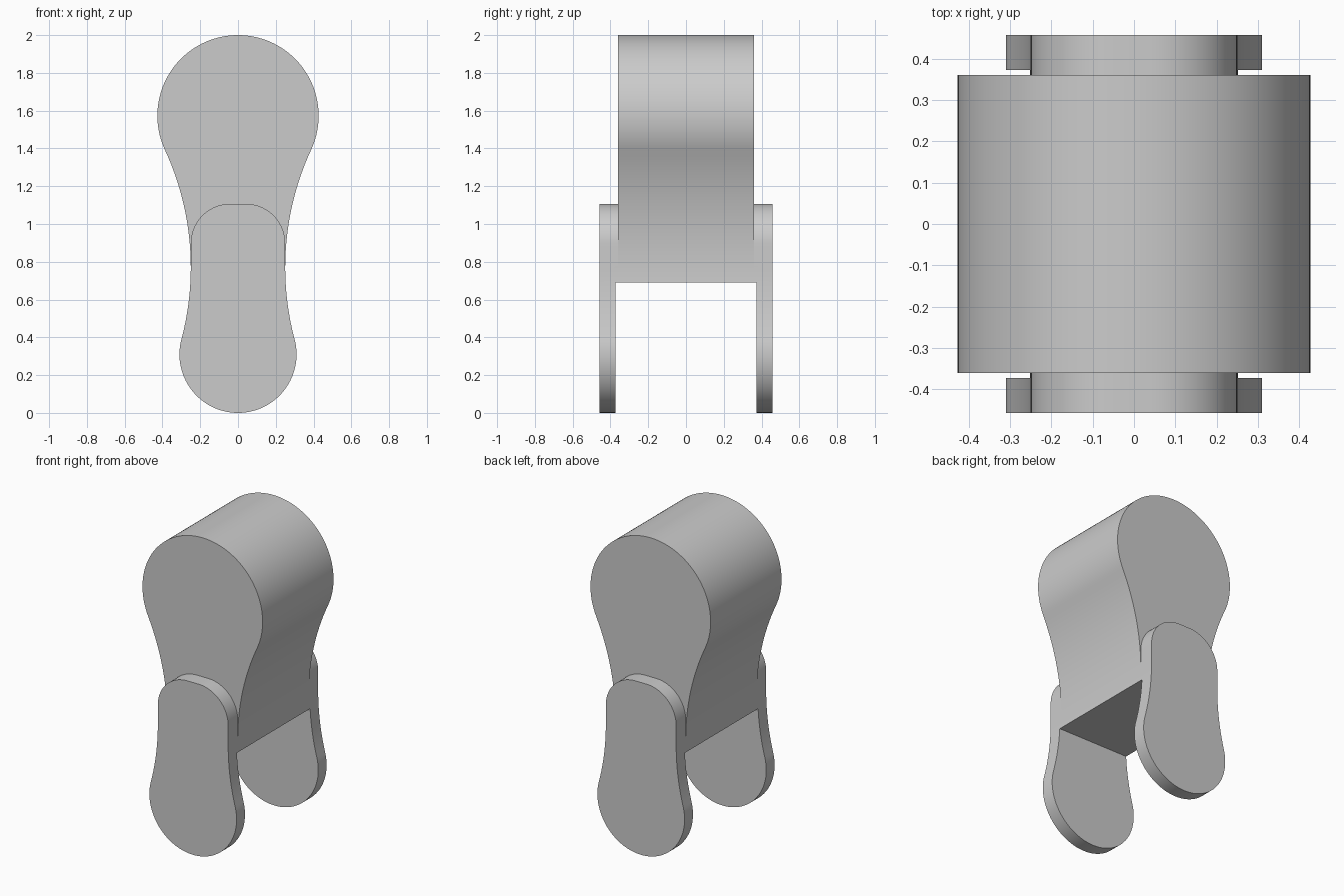
import bpy, bmesh
from math import sin, cos, radians

cube = bpy.data.objects.get("Cube")
if cube:
    bpy.data.objects.remove(cube, do_unlink=True)

WAIST_Z, WAIST_X = 0.77, 0.25   # narrowest point shared by both outlines

grey = bpy.data.materials.new("plain grey")
grey.use_nodes = True
grey.diffuse_color = (0.6, 0.6, 0.6, 1)
grey.node_tree.nodes["Principled BSDF"].inputs["Base Color"].default_value = (0.6, 0.6, 0.6, 1)


def arc(cx, cz, r, a0, a1, n):
    """Points on a circular arc, angles in degrees."""
    angles = [radians(a0 + (a1 - a0) * i / n) for i in range(n + 1)]
    return [(cx + r * cos(a), cz + r * sin(a)) for a in angles]


def lobe(cz, r, tilt, sign):
    """Right half outline: waist, concave flank, then the round end."""
    t = radians(tilt)
    big = (r * cos(t) - WAIST_X) / (1 - cos(t))
    flank = arc(WAIST_X + big, WAIST_Z, big, 180, 180 - sign * tilt, 16)
    # fit the flank to the start of the round end
    start = (r * cos(t), cz - sign * r * sin(t))
    k = (start[1] - WAIST_Z) / (flank[-1][1] - WAIST_Z)
    flank = [(x, WAIST_Z + (z - WAIST_Z) * k) for x, z in flank]
    return flank + arc(0, cz, r, -sign * tilt, sign * 90, 40)[1:]


def extrude(name, half, depth):
    """Mirror a right half outline and extrude it along y."""
    left = [(-x, z) for x, z in reversed(half) if x > 1e-4]
    bm = bmesh.new()
    face = bm.faces.new([bm.verts.new((x, -depth, z)) for x, z in half + left])
    out = bmesh.ops.extrude_face_region(bm, geom=[face])["geom"]
    bmesh.ops.translate(bm, vec=(0, 2 * depth, 0),
                        verts=[v for v in out if isinstance(v, bmesh.types.BMVert)])
    bmesh.ops.recalc_face_normals(bm, faces=bm.faces)
    mesh = bpy.data.meshes.new(name)
    bm.to_mesh(mesh)
    bm.free()
    mesh.materials.append(grey)
    obj = bpy.data.objects.new(name, mesh)
    bpy.context.collection.objects.link(obj)
    return obj


def combine(obj, tool, operation):
    """Apply a boolean and discard the tool."""
    mod = obj.modifiers.new(operation, 'BOOLEAN')
    mod.operation, mod.object, mod.solver = operation, tool, 'EXACT'
    bpy.context.view_layer.objects.active = obj
    bpy.ops.object.modifier_apply(modifier=mod.name)
    bpy.data.objects.remove(tool, do_unlink=True)


# Forked bracket: rounded top, straight sides, round feet
top = arc(0.04, 0.897, 0.21, 90, 0, 20)
bracket = extrude("forked_link", top + lobe(0.31, 0.31, 15, -1), 0.457)

# Open the fork below and the seat for the head above
combine(bracket, extrude("fork_gap", [(0.6, -0.5), (0.6, 0.69)], 0.372), 'DIFFERENCE')
combine(bracket, extrude("head_gap", [(0.6, WAIST_Z), (0.6, 1.5)], 0.36), 'DIFFERENCE')

# Thick head rising from the waist
head = extrude("head", lobe(1.573, 0.427, 25, 1), 0.36)
combine(bracket, head, 'UNION')

bpy.ops.object.select_all(action='DESELECT')
bracket.select_set(True)
bpy.context.view_layer.objects.active = bracket
bpy.ops.object.shade_smooth_by_angle(angle=radians(35))
